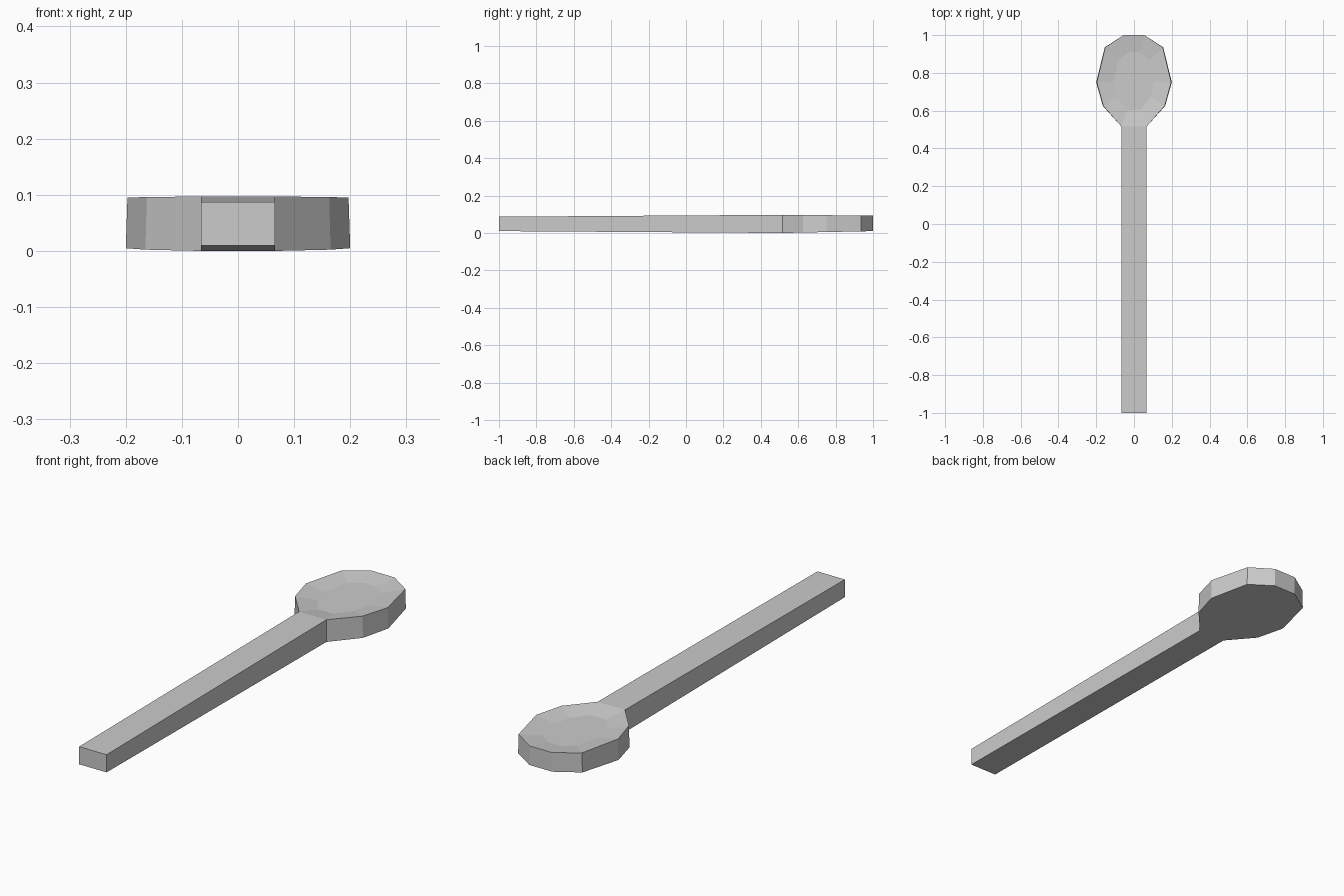
import bpy, bmesh

if "Cube" in bpy.data.objects:
    bpy.data.objects.remove(bpy.data.objects["Cube"])

# Right half of the head outline, from neck to tip, as (x, y)
half = [(0.066, 0.515), (0.165, 0.625), (0.20, 0.75), (0.155, 0.935), (0.055, 1.0)]
outline = half + [(-x, y) for x, y in reversed(half)]
NECK, TIP, MID = 0.515, 1.0, 0.755


def rim_heights(y):
    """Bottom and top height of the head: thickest at the neck, thinner at the tip."""
    t = (y - NECK) / (TIP - NECK)
    return 0.010 * t, 0.097 - 0.004 * t


bm = bmesh.new()

# Head: outer walls and flat underside
bottom = [bm.verts.new((x, y, rim_heights(y)[0])) for x, y in outline]
rim = [bm.verts.new((x * 0.985 if abs(x) > 0.1 else x, y, rim_heights(y)[1])) for x, y in outline]
# Floor ring of the shallow bowl
floor = [bm.verts.new((x * 0.54, MID + (y - MID) * 0.63, 0.081)) for x, y in outline]

n = len(outline)
for i in range(n):
    j = (i + 1) % n
    if i < n - 1:  # the neck side is left open for the handle
        bm.faces.new((bottom[i], bottom[j], rim[j], rim[i]))
    bm.faces.new((rim[i], rim[j], floor[j], floor[i]))
bm.faces.new(floor)
bm.faces.new(bottom[::-1])

# Handle: runs from the neck opening and tapers in thickness to its end
neck = [bottom[-1], bottom[0], rim[0], rim[-1]]
end = [bm.verts.new((v.co.x, -1.0, z)) for v, z in zip(neck, (0.01, 0.01, 0.087, 0.087))]
for i in range(4):
    j = (i + 1) % 4
    bm.faces.new((end[i], end[j], neck[j], neck[i]))
bm.faces.new(end)

bmesh.ops.recalc_face_normals(bm, faces=bm.faces)
mesh = bpy.data.meshes.new("spoon")
bm.to_mesh(mesh)
bm.free()
spoon = bpy.data.objects.new("spoon", mesh)
bpy.context.collection.objects.link(spoon)
